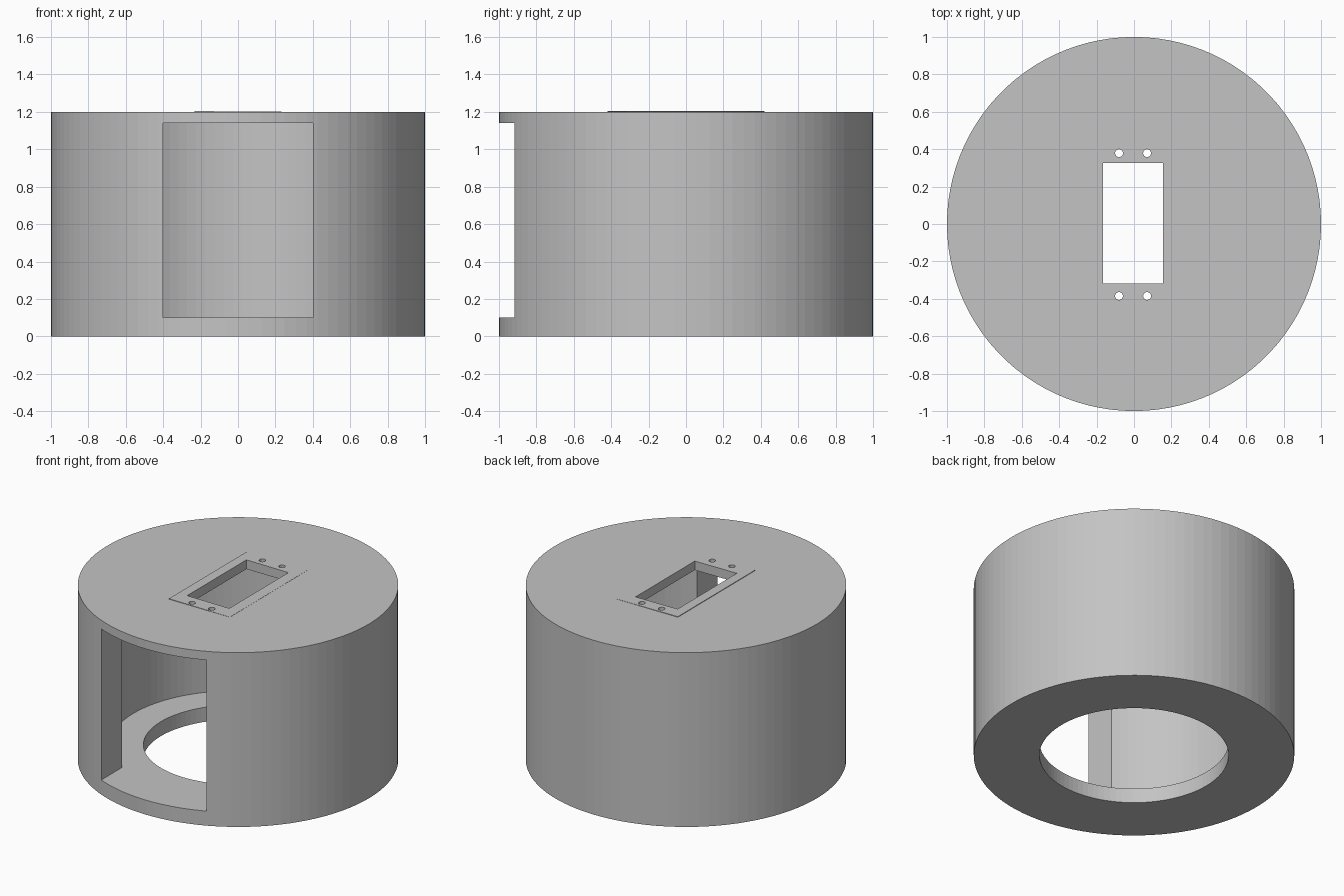
import bpy
import bmesh
from math import asin, cos, sin, pi

cube = bpy.data.objects.get("Cube")
if cube:
    bpy.data.objects.remove(cube, do_unlink=True)

SEGMENTS = 100
HEIGHT, FLOOR, CEILING = 1.2, 0.1, 1.14
SLOT_X, SLOT_Y = -0.005, 0.005

grey = bpy.data.materials.new("plain grey")
grey.use_nodes = True
colour = (0.55, 0.55, 0.55, 1)
grey.diffuse_color = colour
grey.node_tree.nodes["Principled BSDF"].inputs["Base Color"].default_value = colour


def prism(name, outline, bottom, top, cutter=False):
    """Extrude a flat outline from bottom to top."""
    bm = bmesh.new()
    face = bm.faces.new([bm.verts.new((x, y, bottom)) for x, y in outline])
    grown = bmesh.ops.extrude_face_region(bm, geom=[face])
    for v in grown["geom"]:
        if isinstance(v, bmesh.types.BMVert):
            v.co.z = top
    bmesh.ops.recalc_face_normals(bm, faces=bm.faces)
    mesh = bpy.data.meshes.new(name)
    bm.to_mesh(mesh)
    bm.free()
    mesh.materials.append(grey)
    obj = bpy.data.objects.new(name, mesh)
    bpy.context.collection.objects.link(obj)
    if cutter:
        obj.hide_render = True
        obj.hide_set(True)
        obj.display_type = 'WIRE'
    return obj


def arc(radius, count, start=0, sweep=2 * pi, cx=0, cy=0, closed=True):
    steps = count if closed else count - 1
    return [(cx + radius * cos(start + sweep * i / steps),
             cy + radius * sin(start + sweep * i / steps)) for i in range(count)]


def box(half_x, half_y, cx=0, cy=0):
    return [(cx + sx * half_x, cy + sy * half_y)
            for sx, sy in ((-1, -1), (1, -1), (1, 1), (-1, 1))]


def cut(target, cutters):
    for cutter in cutters:
        mod = target.modifiers.new(cutter.name, 'BOOLEAN')
        mod.operation = 'DIFFERENCE'
        mod.solver = 'EXACT'
        mod.object = cutter


# Round housing
body = prism("housing", arc(1, SEGMENTS), 0, HEIGHT)

# Hollow inside, running out through the front window
inner, half_window = 0.8, 0.4
gap = asin(half_window / inner)
outline = arc(inner, 84, -pi / 2 + gap, 2 * pi - 2 * gap, closed=False)
outline += [(-half_window, -1.1), (half_window, -1.1)]
cavity = prism("cavity_cutter", outline, FLOOR, CEILING, True)

# Round opening in the floor
opening = prism("floor_opening_cutter", arc(0.59, SEGMENTS), -0.1, 0.3, True)

# Slot in the lid with two screw holes at each end
lid_cutters = [prism("slot_cutter", box(0.16, 0.322, SLOT_X, SLOT_Y), 1.0, 1.3, True)]
for sx in (-1, 1):
    for sy in (-1, 1):
        hole = arc(0.021, 24, cx=SLOT_X + sx * 0.075, cy=-0.003 + sy * 0.382)
        lid_cutters.append(prism("screw_hole_cutter", hole, 1.0, 1.3, True))

# Very thin mounting plate, slightly raised along one edge
plate = prism("mounting_plate", box(0.232, 0.42), HEIGHT - 0.01, HEIGHT + 0.001)
for v in plate.data.vertices:
    if v.co.z > HEIGHT and v.co.x < 0:
        v.co.z = HEIGHT + 0.004

cut(body, [cavity, opening] + lid_cutters)
cut(plate, lid_cutters)
